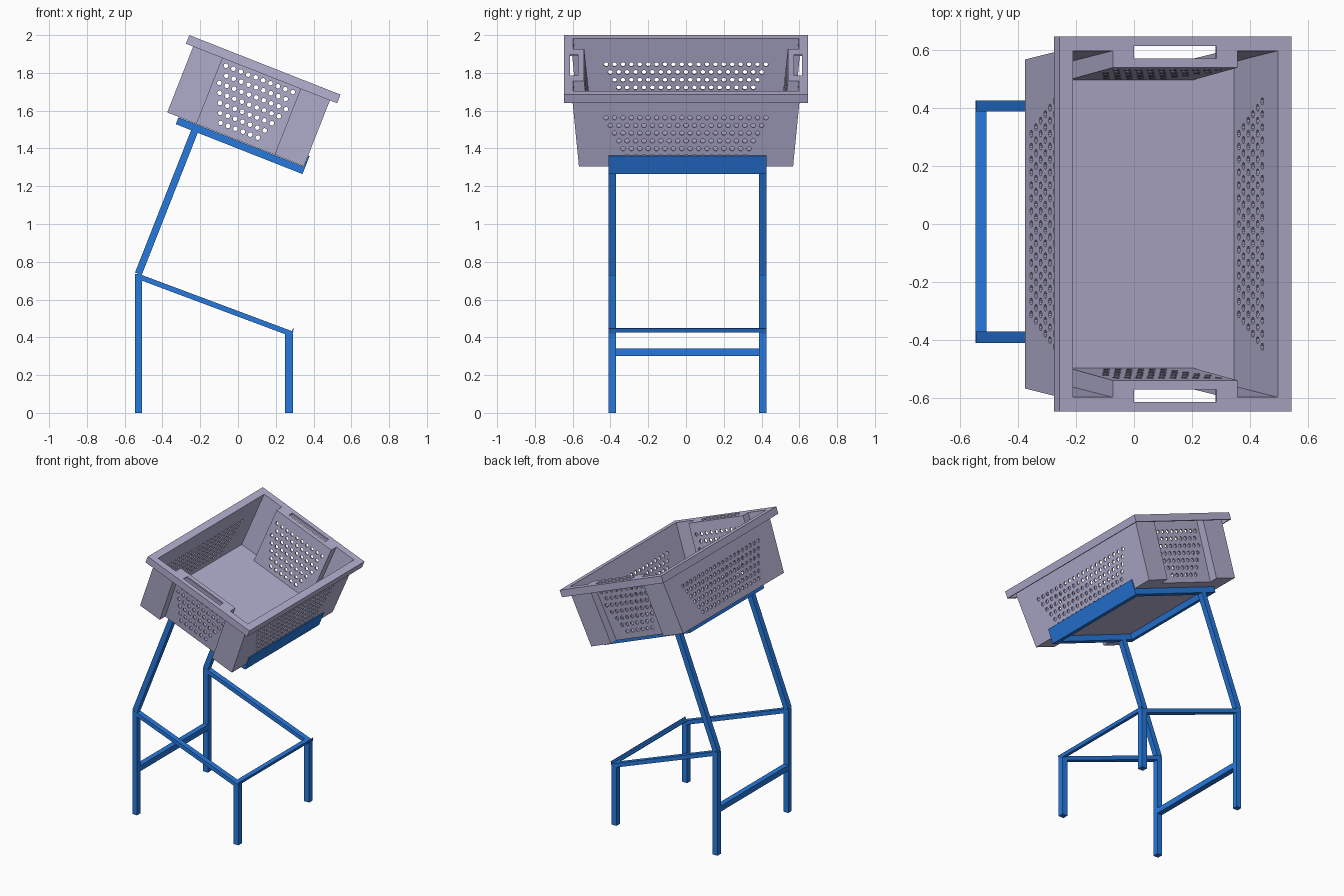
import bpy, bmesh, math
from mathutils import Matrix, Vector

if "Cube" in bpy.data.objects:
    bpy.data.objects.remove(bpy.data.objects["Cube"])

# Tilted frame of the crate: local origin at the centre of the rim top
TILT = Matrix.Translation((0.1425, 0, 1.8425)) @ Matrix.Rotation(math.radians(21.5), 4, 'Y')
FLAT = Matrix.Identity(4)


def material(name, rgb):
    m = bpy.data.materials.new(name)
    m.diffuse_color = (*rgb, 1)
    m.use_nodes = True
    m.node_tree.nodes["Principled BSDF"].inputs["Base Color"].default_value = m.diffuse_color
    return m


BLUE = material("blue_steel", (0.02, 0.19, 0.72))
LILAC = material("lilac_plastic", (0.46, 0.44, 0.64))


def add_object(name, bm, mat, matrix):
    bmesh.ops.recalc_face_normals(bm, faces=bm.faces)
    mesh = bpy.data.meshes.new(name)
    bm.to_mesh(mesh)
    bm.free()
    ob = bpy.data.objects.new(name, mesh)
    ob.matrix_world = matrix
    if mat:
        mesh.materials.append(mat)
    bpy.context.collection.objects.link(ob)
    return ob


def add_box(bm, lo, hi):
    lo, hi = Vector(lo), Vector(hi)
    m = Matrix.Translation((lo + hi) / 2) @ Matrix.Diagonal((*(hi - lo), 1))
    bmesh.ops.create_cube(bm, size=1, matrix=m)


def box(name, lo, hi, matrix=FLAT):
    bm = bmesh.new()
    add_box(bm, lo, hi)
    return add_object(name, bm, BLUE, matrix)


# Crate shell: one loft of footprints with a recess in each end wall
def footprint(a, b, w, d, z):
    half = [(a, -b), (a, b), (w, b), (w, d), (-w, d), (-w, b)]
    other = [(-a, b), (-a, -b), (-w, -b), (-w, -d), (w, -d), (w, -b)]
    return [(x, y, z) for x, y in half + other]


loops = [
    footprint(0.389, 0.567, 0.222, 0.506, -0.424),    # outer bottom
    footprint(0.389, 0.605, 0.222, 0.548, -0.010),    # outer top
    footprint(0.420, 0.637, 0.222, 0.637, -0.010),    # under the rim
    footprint(0.420, 0.637, 0.222, 0.637, -0.049),
    footprint(0.430, 0.647, 0.222, 0.647, -0.049),
    footprint(0.430, 0.647, 0.222, 0.647, 0.0),       # rim top
    footprint(0.380, 0.597, 0.231, 0.539, 0.0),       # inner top
    footprint(0.380, 0.559, 0.231, 0.497, -0.412),    # inner floor
]
bm = bmesh.new()
rings = [[bm.verts.new(p) for p in loop] for loop in loops]
for r, s in zip(rings, rings[1:]):
    for i in range(12):
        j = (i + 1) % 12
        bm.faces.new((r[i], r[j], s[j], s[i]))
bm.faces.new(rings[0])
bm.faces.new(rings[-1])
bmesh.ops.remove_doubles(bm, verts=bm.verts, dist=1e-5)
crate = add_object("crate", bm, LILAC, TILT)


# Cutters for the vent holes and hand slots
def hole_rows(bm, counts, pitch, top, step, axis):
    turn = Matrix.Rotation(math.pi / 2, 4, 'Y' if axis == 'X' else 'X')
    for r, n in enumerate(counts):
        for k in range(n):
            s = (k - (n - 1) / 2) * pitch
            z = top - r * step
            pos = (0, s, z) if axis == 'X' else (s, 0, z)
            bmesh.ops.create_cone(bm, cap_ends=True, segments=10, radius1=0.0125,
                                  radius2=0.0125, depth=1.5,
                                  matrix=Matrix.Translation(pos) @ turn)


side_bm, end_bm = bmesh.new(), bmesh.new()
hole_rows(side_bm, [20, 19, 18, 17, 16, 15], 0.0445, -0.148, 0.044, 'X')
hole_rows(end_bm, [10, 9, 10, 9, 8, 7, 6], 0.0422, -0.080, 0.0487, 'Y')
for y in (-0.592, 0.592):
    add_box(end_bm, (-0.153, y - 0.021, -0.03), (0.153, y + 0.021, 0.03))
for name, cb in (("side_hole_cutter", side_bm), ("end_hole_cutter", end_bm)):
    cutter = add_object(name, cb, None, TILT)
    cutter.hide_render = True
    cutter.display_type = 'WIRE'
    mod = crate.modifiers.new(name, 'BOOLEAN')
    mod.operation = 'DIFFERENCE'
    mod.solver = 'EXACT'
    mod.object = cutter

# Stand: both sides
T = 0.039
Y0, Y1 = -0.410, 0.426
for side, y in (("right", Y0), ("left", Y1 - T)):
    box(f"back_leg_{side}", (-0.546, y, 0), (-0.508, y + T, 0.735))
    box(f"front_leg_{side}", (0.250, y, 0), (0.290, y + T, 0.42))
    box(f"upper_post_{side}", (-0.237, y, -1.275), (-0.199, y + T, -0.45), TILT)
    box(f"tray_side_bar_{side}", (-0.324, y, -0.465), (0.391, y + T, -0.426), TILT)
    # sloping brace from the back leg to the front leg
    a, b = Vector((-0.525, 0, 0.721)), Vector((0.288, 0, 0.417))
    ang = math.atan2(a.z - b.z, b.x - a.x)
    m = Matrix.Translation(a) @ Matrix.Rotation(ang, 4, 'Y')
    box(f"sloping_brace_{side}", (0, y, -0.014), ((b - a).length, y + T, 0.014), m)

# Cross members
box("back_cross_bar", (-0.546, Y0 + T, 0.30), (-0.508, Y1 - T, 0.34))
box("tray_back_bar", (-0.324, Y0 + T, -0.465), (-0.286, Y1 - T, -0.426), TILT)
box("tray_front_bar", (0.353, Y0 + T, -0.465), (0.391, Y1 - T, -0.426), TILT)
box("tray_front_lip", (0.390, Y0, -0.465), (0.397, Y1, -0.362), TILT)
m = Matrix.Translation((0.288, 0, 0.425)) @ Matrix.Rotation(math.radians(21.5), 4, 'Y')
box("front_cross_flange", (-0.038, Y0, 0.0), (0.0, Y1, 0.006), m)
box("front_cross_lip", (-0.005, Y0, 0.0), (0.0, Y1, 0.023), m)
